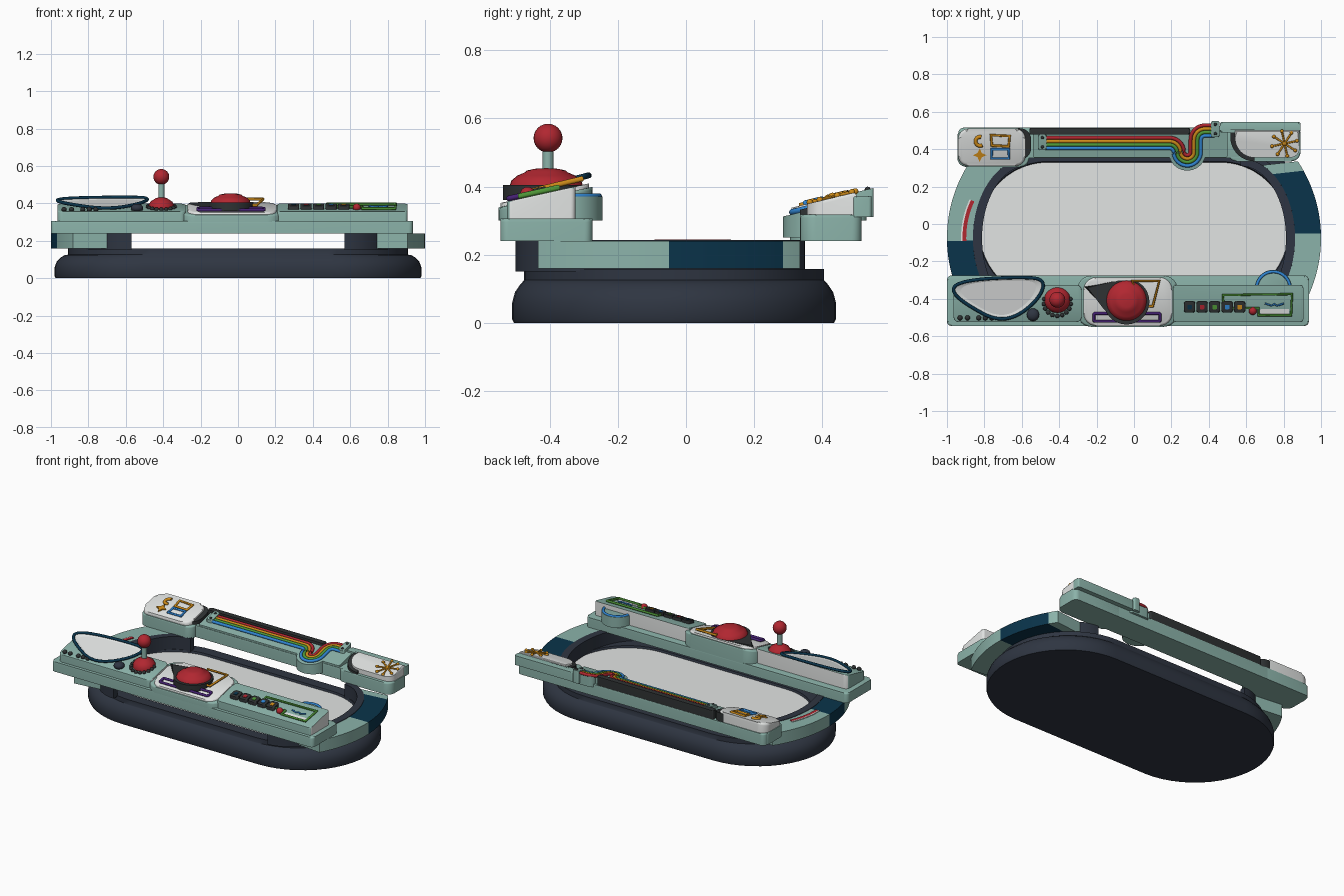
import bpy, bmesh, math
from mathutils import Vector

cube = bpy.data.objects.get("Cube")
if cube:
    bpy.data.objects.remove(cube)


def material(name, *rgb):
    m = bpy.data.materials.new(name)
    m.use_nodes = True
    m.diffuse_color = (*rgb, 1)
    m.node_tree.nodes["Principled BSDF"].inputs["Base Color"].default_value = (*rgb, 1)
    return m


slate = material("slate", .028, .036, .054)
teal = material("pale teal", .26, .45, .4)
navy = material("deep navy", .003, .034, .07)
white = material("soft white", .76, .78, .77)
red = material("red", .44, .02, .03)
charcoal = material("charcoal", .028, .032, .033)
orange = material("orange", .62, .26, .01)
blue = material("blue", .03, .24, .66)
green = material("green", .08, .32, .04)
purple = material("purple", .06, .015, .17)


def finish(name, bm, *mats, rule=None, angle=35):
    bmesh.ops.recalc_face_normals(bm, faces=bm.faces)
    if rule:
        for f in bm.faces:
            f.material_index = rule(f)
    me = bpy.data.meshes.new(name)
    bm.to_mesh(me)
    bm.free()
    for m in mats:
        me.materials.append(m)
    me.shade_smooth()
    me.set_sharp_from_angle(angle=math.radians(angle))
    bpy.context.collection.objects.link(bpy.data.objects.new(name, me))


def arc(cx, cy, r, a0, a1, n=12, sx=1):
    return [(cx + sx * r * math.cos(math.radians(a0 + (a1 - a0) * i / n)),
             cy + r * math.sin(math.radians(a0 + (a1 - a0) * i / n))) for i in range(n + 1)]


def rrect(x0, y0, x1, y1, r):
    return (arc(x1 - r, y1 - r, r, 0, 90, 6) + arc(x0 + r, y1 - r, r, 90, 180, 6)
            + arc(x0 + r, y0 + r, r, 180, 270, 6) + arc(x1 - r, y0 + r, r, 270, 360, 6))


def stadium(cx, r, cy=-.035):
    return arc(cx, cy, r, -90, 90, 24) + arc(-cx, cy, r, 90, 270, 24)


def prism(name, pts, z0, top, *mats, bevel=0, rule=None):
    """Extruded outline; top is a height or a function of y."""
    h = top if callable(top) else lambda y: top
    bm = bmesh.new()
    lo = [bm.verts.new((x, y, z0)) for x, y in pts]
    hi = [bm.verts.new((x, y, h(y))) for x, y in pts]
    n = len(pts)
    bm.faces.new(lo)
    cap = bm.faces.new(hi)
    for i in range(n):
        bm.faces.new((lo[i], lo[(i + 1) % n], hi[(i + 1) % n], hi[i]))
    if bevel:
        bmesh.ops.bevel(bm, geom=list(cap.edges), offset=bevel, segments=3, profile=.5, affect='EDGES')
    finish(name, bm, *mats, rule=rule)


def loft(name, loops, mat):
    bm = bmesh.new()
    rings = [[bm.verts.new(p) for p in loop] for loop in loops]
    n = len(rings[0])
    for a, b in zip(rings, rings[1:]):
        for i in range(n):
            bm.faces.new((a[i], a[(i + 1) % n], b[(i + 1) % n], b[i]))
    bm.faces.new(rings[0])
    bm.faces.new(rings[-1])
    finish(name, bm, mat)


def lathe(name, x, y, profile, mat, n=32):
    loft(name, [[(px, py, z) for px, py in arc(x, y, r, 0, 360 - 360 / n, n - 1)] for r, z in profile], mat)


def ball(name, x, y, z, r, mat, squash=1):
    lathe(name, x, y, [(r * math.cos(math.radians(a)) + .0005, z + r * squash * math.sin(math.radians(a)))
                       for a in range(-90, 91, 15)], mat, 24)


def tube(name, pts, r, mat, height, closed=True):
    cu = bpy.data.curves.new(name, 'CURVE')
    cu.dimensions = '3D'
    cu.bevel_depth, cu.bevel_resolution, cu.use_fill_caps = r, 4, True
    sp = cu.splines.new('POLY')
    sp.points.add(len(pts) - 1)
    for p, (x, y) in zip(sp.points, pts):
        p.co = (x, y, height(y), 1)
    sp.use_cyclic_u = closed
    tmp = bpy.data.objects.new(name + " path", cu)
    bm = bmesh.new()
    bm.from_mesh(tmp.to_mesh())
    tmp.to_mesh_clear()
    bpy.data.objects.remove(tmp)
    finish(name, bm, mat, angle=60)


def chaikin(pts, times=3):
    for _ in range(times):
        out = []
        for a, b in zip(pts, pts[1:] + pts[:1]):
            a, b = Vector(a), Vector(b)
            out += [tuple(a.lerp(b, .25)), tuple(a.lerp(b, .75))]
        pts = out
    return pts


# Base tub with recessed play floor
steps = [(.505, .47, 0), (.505, .475, .01), (.505, .475, .06), (.502, .467, .09), (.495, .452, .112),
         (.485, .442, .123), (.47, .44, .126), (.47, .44, .158), (.46, .37, .158), (.46, .365, .14)]
loft("base_tub", [[(x, y, z) for x, y in stadium(c, r)] for c, r, z in steps], slate)
prism("floor", stadium(.46, .365), .138, .145, white)

# Side arches: dark inner band, then coloured outer segments
CX, CY, SX = .57, -.075, .685


def band(name, side, inner, outer, z0, z1, mat):
    prism(name, [(side * x, y) for x, y in inner + outer[::-1]], z0, z1, mat)


def segment(name, side, y0, y1, mat):
    def edge(cx, r, sx, k):
        a = [math.degrees(math.asin(max(-1, min(1, k * (y - CY) / r)))) for y in (y0, y1)]
        return arc(cx, CY, r, a[0], a[1], 12, sx)
    band(name, side, edge(CX, .425, SX, .95), edge(.26, .74, 1, 1), .16, .24, mat)


for side, label in ((-1, "right"), (1, "left")):
    band(label + "_inner_band", side, arc(CX, CY, .385, -90, 90, 32, .63), arc(CX, CY, .425, -90, 90, 32, SX),
         .15, .243, slate)
segment("left_arch_rear", 1, .285, .335, teal)
segment("left_arch_middle", 1, -.05, .285, navy)
segment("left_arch_front", 1, -.435, -.05, teal)
segment("right_arch_rear", -1, -.09, .335, teal)
segment("right_arch_middle", -1, -.295, -.09, navy)
segment("right_arch_front", -1, -.475, -.295, teal)
for name, r, w, mat in (("right_arch_trim", .49, .008, white), ("right_arch_stripe", .482, .02, red)):
    band(name, -1, arc(.435, CY, r - w, -2, 25), arc(.435, CY, r, -2, 25), .235, .245, mat)


# Front console: bar, two wedges and the central pod
def front(y):
    return .355 + (y + .53) * .22


def raised(y):
    return front(y) + .008


def shell(f):
    return 1 if f.normal.y > .6 or f.normal.x > .8 else 0


prism("front_bar", rrect(-1, -.545, .935, -.275, .025), .24, .306, teal, bevel=.01)
prism("right_wedge", rrect(-.965, -.525, -.28, -.325, .03), .3, front, teal, white, bevel=.006, rule=shell)
prism("left_wedge", rrect(.21, -.525, .905, -.325, .015), .3, front, teal, white, bevel=.006, rule=shell)
prism("pod_surround", rrect(-.305, -.55, .235, -.275, .08), .3, lambda y: front(y) - .012, teal, bevel=.01)
prism("centre_pod", rrect(-.27, -.545, .205, -.285, .07), .305, front, white, bevel=.012)

# Central dome on a pointed collar
prism("pointed_collar", [(-.265, -.335)] + arc(-.04, -.415, .122, 195, 485, 36), .36, .405, charcoal, bevel=.008)
lathe("dome", -.04, -.41, [(.1, .39), (.107, .405), (.102, .418), (.085, .432), (.062, .442),
                           (.057, .447), (.035, .452), (.001, .454)], red)
tube("orange_frame", [(-.01, -.305), (.135, -.305), (.1, -.44), (.05, -.44)], .008, orange,
     lambda y: .376 + (y + .5) * .24)
tube("purple_frame", rrect(-.215, -.52, .14, -.478, .008), .008, purple, raised)


# Dish
def rim(y):
    return .372 + (y + .52) * .26


outline = chaikin([(-.965, -.325), (-.85, -.295), (-.6, -.283), (-.475, -.295), (-.5, -.39), (-.62, -.495),
                   (-.74, -.515), (-.88, -.44), (-.965, -.375)])
bowl = []
for s, drop in ((1, .008), (1, 0), (.9, .006), (.7, .012), (.4, .017), (.05, .018)):
    bowl.append([(-.72 + (x + .72) * s, -.38 + (y + .38) * s, rim(-.38 + (y + .38) * s) - drop) for x, y in outline])
loft("dish_bowl", bowl, white)
tube("dish_rim", outline, .009, navy, rim)
ball("large_knob", -.54, -.485, .375, .033, slate, .7)
for i, x in enumerate((-.93, -.89, -.83, -.795, -.76)):
    ball("small_knob_%d" % i, x, -.502, .368, .013, charcoal)

# Joystick with a fan of studs
JX, JY = -.41, -.405
lathe("stick_base", JX, JY, [(.07, .37), (.07, .388), (.058, .41), (.03, .428), (.015, .432)], red)
lathe("stick_shaft", JX, JY, [(.016, .42), (.016, .52)], teal, 16)
ball("stick_ball", JX, JY, .542, .042, red)
for i, (x, y) in enumerate(arc(JX, JY - .015, .072, 165, 375, 10)):
    ball("stud_%d" % i, x, y, front(y) + .004, .011, charcoal)

# Button row, screen frames and rear half-round
for i, mat in enumerate((navy, red, green, blue, orange)):
    x = .297 + i * .067
    prism("key_%d" % i, rrect(x - .03, -.473, x + .03, -.413, .012), .35, lambda y: front(y) + .02, charcoal, bevel=.005)
    prism("key_mark_%d" % i, rrect(x - .012, -.456, x + .012, -.432, .005), .36, lambda y: front(y) + .023, mat)
ball("red_button", .635, -.465, .378, .021, red)
tube("green_frame", [(.475, -.38), (.845, -.375), (.84, -.488), (.665, -.488), (.665, -.45), (.48, -.45)],
     .008, green, raised)
prism("slot_plate", rrect(.675, -.48, .83, -.455, .004), .36, lambda y: front(y) + .004, white)
tube("blue_squiggle", [(.7, -.425), (.735, -.437), (.75, -.428), (.765, -.437), (.8, -.425)], .005, blue, raised, False)
prism("half_round", arc(.745, -.345, .1, 0, 180, 24), .3, .37, teal, bevel=.008)
tube("blue_arch", arc(.745, -.345, .09, 5, 175, 24), .008, blue, lambda y: .372, False)


# Rear console
def rear(y):
    return .318 + (y - .31) * .24


prism("rear_bar", rrect(-.94, .352, .89, .515, .03), .24, .318, teal, bevel=.01)
prism("rear_right_tray", rrect(-.945, .305, -.56, .515, .05), .24, .318, teal, bevel=.01)
prism("rear_left_tray", rrect(.5, .335, .89, .515, .05), .24, .318, teal, bevel=.01)
prism("rear_left_backing", rrect(.46, .49, .89, .545, .01), .31, .372, teal, bevel=.008)
prism("ribbon_bed", rrect(-.54, .355, .5, .5, .01), .31, rear, teal)
prism("ribbon_loop_bed", arc(.285, .385, .1, 0, 345, 23), .25, rear, teal)
prism("ribbon_upper_bed", rrect(.32, .46, .47, .53, .03), .3, rear, teal)
prism("rear_rail", rrect(-.56, .478, .3, .514, .008), .3, .376, charcoal, bevel=.006)
prism("right_pod_gasket", rrect(-.68, .345, -.55, .512, .06), .3, lambda y: rear(y) + .008, charcoal)
prism("left_pod_gasket", [(.645, .505), (.515, .505)] + arc(.645, .465, .13, 180, 270), .3,
      lambda y: rear(y) + .008, charcoal)
prism("right_pod", rrect(-.94, .31, -.58, .51, .055), .3, lambda y: rear(y) + .02, white, bevel=.015)
prism("left_pod", [(.885, .5), (.54, .5)] + arc(.645, .46, .105, 180, 270) + arc(.835, .405, .05, -90, 0), .3,
      lambda y: rear(y) + .02, white, bevel=.01)


# Four-colour ribbon: straight run, loop, then up and out
def ribbon(o):
    return ([(-.5, .433 + o)] + arc(.19, .383, .05 + o, 90, 0) + arc(.285, .385, .045 - o, 180, 360, 20)
            + arc(.38, .45, .05 + o, 180, 90) + [(.43, .5 + o)])


for name, o, mat in (("red", .028, red), ("orange", .0093, orange), ("green", -.0093, green), ("blue", -.028, blue)):
    tube(name + "_ribbon", ribbon(o), .0097, mat, lambda y: rear(y) + .006, False)
for name, x, y in (("start", -.49, .437), ("end", .435, .508)):
    prism(name + "_clasp", rrect(x - .022, y - .042, x + .022, y + .042, .008), .31, lambda v: rear(v) + .02, teal, bevel=.005)
    for s in (-1, 1):
        ball("%s_clasp_pin_%d" % (name, s), x, y + s * .025, rear(y + s * .025) + .02, .008, charcoal)


# Icons on the rear pods
def icon(y):
    return rear(y) + .023


tube("orange_window", [(-.765, .475), (-.665, .47), (-.67, .415), (-.76, .42)], .009, orange, icon)
tube("blue_window", [(-.76, .4), (-.67, .4), (-.668, .35), (-.762, .35)], .009, blue, icon)
tube("crescent", arc(-.823, .442, .024, 75, 300, 16), .01, orange, icon, False)
prism("four_point_star", [p for i in range(4) for p in (arc(-.825, .368, .036, i * 90, 0, 1)[0],
                                                        arc(-.825, .368, .016, i * 90 + 45, 0, 1)[0])],
      .32, lambda y: icon(y) + .005, orange)
for i, (x, y) in enumerate(arc(.805, .43, .068, 12, 327, 7)):
    tube("spoke_%d" % i, [(.805, .43), (x, y)], .005, orange, icon, False)
    ball("spoke_tip_%d" % i, x, y, icon(y), .009, orange)
ball("spoke_hub", .805, .43, icon(.43), .012, orange)
